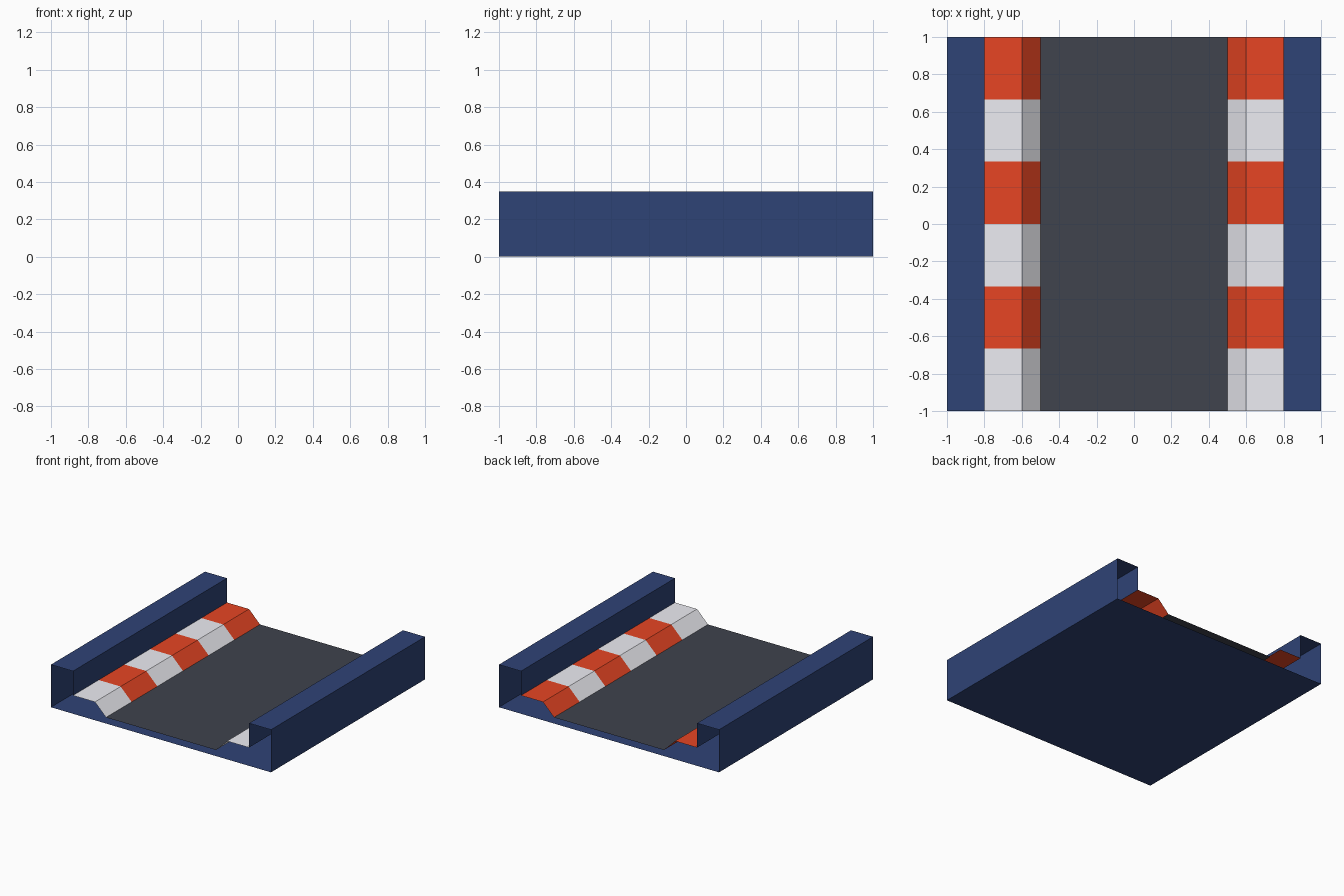
import bpy

if "Cube" in bpy.data.objects:
    bpy.data.objects.remove(bpy.data.objects["Cube"])


def material(name, rgb):
    mat = bpy.data.materials.new(name)
    mat.diffuse_color = (*rgb, 1)
    mat.use_nodes = True
    mat.node_tree.nodes["Principled BSDF"].inputs["Base Color"].default_value = mat.diffuse_color
    return mat


BLUE = material("blue", (0.028, 0.056, 0.18))
RED = material("red", (0.80, 0.06, 0.017))
WHITE = material("white", (0.85, 0.85, 0.90))
ASPHALT = material("asphalt", (0.05, 0.056, 0.074))


def extrude_profile(name, profile, mats, segments=1):
    """Sweep an open (x, z) profile along y; left-to-right profiles face up."""
    n = len(profile)
    verts = [(x, -1 + 2 * s / segments, z)
             for s in range(segments + 1) for x, z in profile]
    faces = [(s * n + i, s * n + i + 1, (s + 1) * n + i + 1, (s + 1) * n + i)
             for s in range(segments) for i in range(n - 1)]
    mesh = bpy.data.meshes.new(name)
    mesh.from_pydata(verts, [], faces)
    for mat in mats:
        mesh.materials.append(mat)
    # Alternate the materials from segment to segment
    for poly in mesh.polygons:
        poly.material_index = (poly.index // (n - 1)) % len(mats)
    obj = bpy.data.objects.new(name, mesh)
    bpy.context.collection.objects.link(obj)
    return obj


def mirrored(profile):
    return [(-x, z) for x, z in reversed(profile)]


# Underside (faces down) and road surface, both open at the ends
extrude_profile("base", [(1, 0), (-1, 0)], [BLUE])
extrude_profile("road", [(-0.5, 0.05), (0.5, 0.05)], [ASPHALT])

# Side barriers and striped kerbs
barrier = [(-1, 0), (-1, 0.35), (-0.8, 0.35), (-0.8, 0.15)]
kerb = [(-0.8, 0.15), (-0.6, 0.15), (-0.5, 0.05)]
for side, flip in (("left", list), ("right", mirrored)):
    extrude_profile(side + "_barrier", flip(barrier), [BLUE])
    extrude_profile(side + "_kerb", flip(kerb), [WHITE, RED], segments=6)
